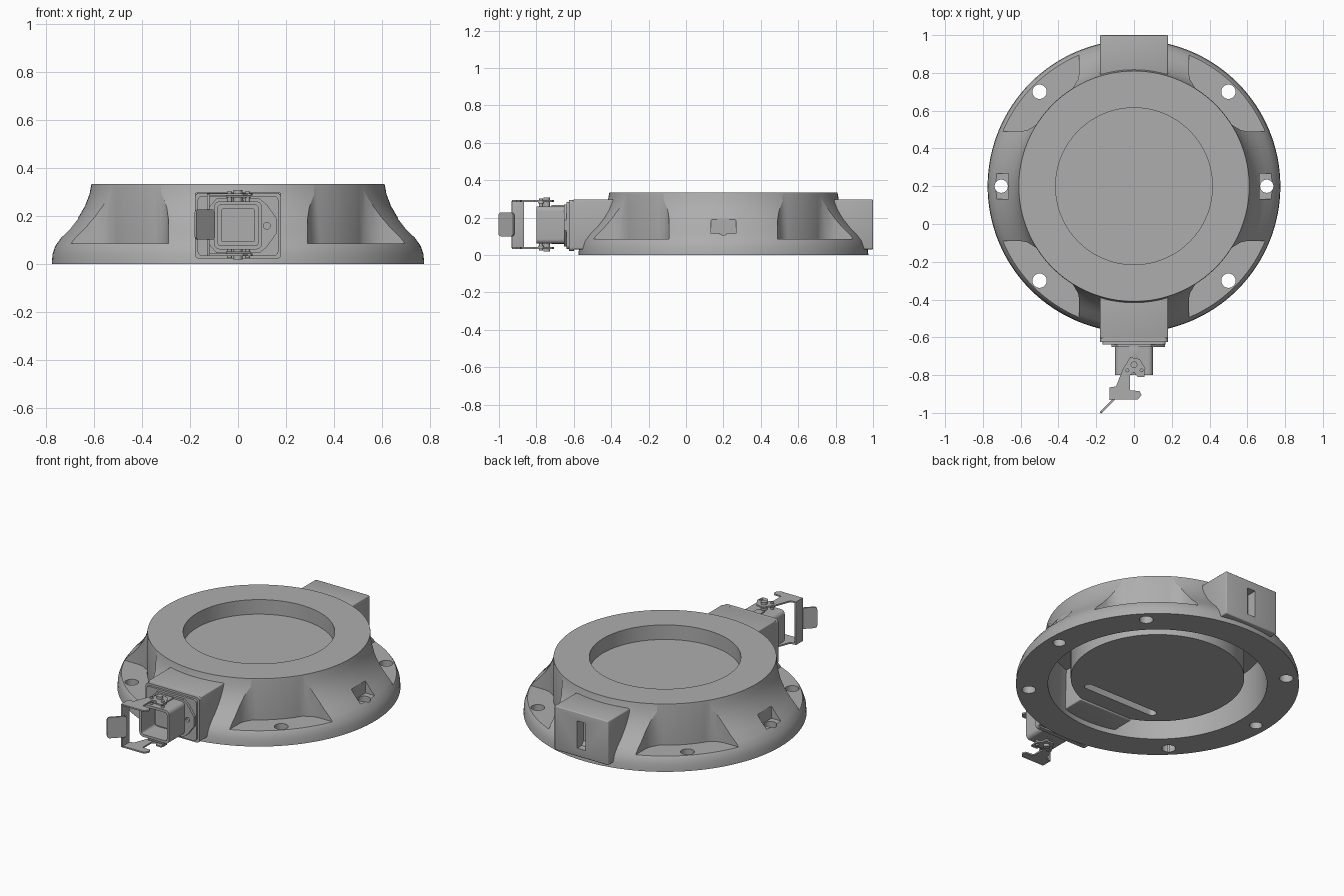
import bpy, bmesh, math
from mathutils import Matrix, Vector

if "Cube" in bpy.data.objects:
    bpy.data.objects.remove(bpy.data.objects["Cube"])

CY = 0.2          # centre of the round housing along y
GREY = (0.42, 0.42, 0.42, 1)
mat = bpy.data.materials.new("metal_grey")
mat.use_nodes = True
mat.diffuse_color = GREY
mat.node_tree.nodes["Principled BSDF"].inputs["Base Color"].default_value = GREY


def finish(bm, name):
    bmesh.ops.recalc_face_normals(bm, faces=bm.faces)
    me = bpy.data.meshes.new(name)
    bm.to_mesh(me)
    bm.free()
    me.materials.append(mat)
    ob = bpy.data.objects.new(name, me)
    bpy.context.collection.objects.link(ob)
    return ob


def apply(ob, mod):
    bpy.context.view_layer.objects.active = ob
    bpy.ops.object.modifier_apply(modifier=mod.name)


def box(name, lo, hi, bevel=0.0):
    lo, hi = Vector(lo), Vector(hi)
    bm = bmesh.new()
    m = Matrix.Translation((lo + hi) / 2) @ Matrix.Diagonal((*(hi - lo), 1))
    bmesh.ops.create_cube(bm, size=1, matrix=m)
    if bevel:
        bmesh.ops.bevel(bm, geom=bm.edges[:], offset=bevel, segments=3,
                        profile=0.5, affect='EDGES')
    return finish(bm, name)


def prism(name, pts, axis, lo, hi):
    """Extrude a 2D outline along z (plan) or y (elevation)."""
    bm = bmesh.new()
    put = (lambda a, b, c: (a, b, c)) if axis == 'z' else (lambda a, b, c: (a, c, b))
    face = bm.faces.new([bm.verts.new(put(a, b, lo)) for a, b in pts])
    ext = bmesh.ops.extrude_face_region(bm, geom=[face])
    verts = [v for v in ext["geom"] if isinstance(v, bmesh.types.BMVert)]
    bmesh.ops.translate(bm, verts=verts, vec=put(0, 0, hi - lo))
    return finish(bm, name)


def cyl(name, x, y, z0, z1, r, n=32):
    pts = [(x + r * math.cos(k * math.tau / n), y + r * math.sin(k * math.tau / n))
           for k in range(n)]
    return prism(name, pts, 'z', z0, z1)


def rounded(cx, cy, w, h, r, n=6):
    """Rounded rectangle outline, half sizes w and h."""
    pts = []
    for q, (sx, sy) in enumerate([(1, 1), (-1, 1), (-1, -1), (1, -1)]):
        for k in range(n + 1):
            a = (q + k / n) * math.pi / 2
            pts.append((cx + sx * (w - r) + r * math.cos(a),
                        cy + sy * (h - r) + r * math.sin(a)))
    return pts


def cut(target, cutter):
    cutter.hide_render = True
    mod = target.modifiers.new("cut", 'BOOLEAN')
    mod.operation = 'DIFFERENCE'
    mod.solver = 'EXACT'
    mod.object = cutter
    apply(target, mod)
    bpy.data.objects.remove(cutter)


# Round housing: flared outside, dished top, hollow underside with a central drum
profile = [(0.6, 0), (0.775, 0), (0.772, 0.04), (0.76, 0.075), (0.735, 0.11),
           (0.7, 0.147), (0.665, 0.192), (0.637, 0.24), (0.618, 0.29), (0.61, 0.333),
           (0.415, 0.333), (0.415, 0.245), (0, 0.245), (0, 0.04), (0.475, 0.04),
           (0.475, 0.27), (0.59, 0.27)]
bm = bmesh.new()
vs = [bm.verts.new((r, CY, z)) for r, z in profile]
edges = [bm.edges.new((vs[i], vs[(i + 1) % len(vs)])) for i in range(len(vs))
         if i != 12]
bmesh.ops.spin(bm, geom=vs + edges, cent=(0, CY, 0), axis=(0, 0, 1),
               angle=math.tau, steps=128)
bmesh.ops.remove_doubles(bm, verts=bm.verts, dist=1e-5)
housing = finish(bm, "housing")

# Four corner pockets with bolt holes
arc = [math.radians(a) for a in range(58, 31, -2)]
pocket = [(0.29, 1.0), (0.29, 0.6), (0.297, 0.565)]
pocket += [(0.612 * math.cos(a), 0.612 * math.sin(a)) for a in arc]
pocket += [(0.565, 0.297), (0.6, 0.29), (1.0, 0.29), (1.0, 1.0)]
for sx in (1, -1):
    for sy in (1, -1):
        pts = [(sx * x, CY + sy * y) for x, y in pocket]
        cut(housing, prism("pocket_cutter", pts, 'z', 0.085, 0.5))
        cut(housing, cyl("hole_cutter", sx * 0.5, CY + sy * 0.5, -0.1, 0.3, 0.038))

# Side notches with bolt holes
for sx in (1, -1):
    x0, x1 = sorted((sx * 0.665, sx * 0.85))
    cut(housing, box("notch_cutter", (x0, CY - 0.067, 0.115), (x1, CY + 0.067, 0.4)))
    cut(housing, cyl("hole_cutter", sx * 0.703, CY, -0.1, 0.3, 0.035))

# Slot in the underside of the drum
cut(housing, prism("slot_cutter", rounded(0, CY - 0.315, 0.25, 0.025, 0.024),
                   'z', -0.1, 0.1))

# Rear box with an upright slot
rear = box("rear_box", (-0.18, CY + 0.592, 0.03), (0.18, 1.0, 0.296), 0.006)
cut(rear, box("rear_slot_cutter", (-0.027, 0.94, 0.08), (0.027, 1.1, 0.245)))

# Front box, reaching inward to the drum, and the stepped mounting plates
box("front_box", (-0.18, -0.605, 0.03), (0.18, CY - 0.44, 0.296), 0.006)
prism("mount_plate", rounded(0, 0.158, 0.18, 0.137, 0.02), 'y', -0.625, -0.6)
prism("gasket_plate", rounded(0, 0.158, 0.168, 0.125, 0.02), 'y', -0.638, -0.62)

# Connector flange, pointed on one side, with a screw hole
flange = prism("connector_flange",
               [(-0.12, 0.08), (-0.09, 0.045), (0.09, 0.045), (0.12, 0.07), (0.163, 0.13),
                (0.163, 0.186), (0.12, 0.246), (0.09, 0.271), (-0.09, 0.271), (-0.12, 0.236)],
               'y', -0.652, -0.63)
hole = cyl("screw_cutter", 0.12, 0, -0.1, 0.1, 0.014, 20)
hole.data.transform(Matrix.Translation((0, -0.65, 0.158)) @ Matrix.Rotation(math.pi / 2, 4, 'X'))
cut(flange, hole)

# Hollow square connector
shell = prism("connector_shell", rounded(0, 0.16, 0.1, 0.1, 0.025), 'y', -0.8, -0.645)
cut(shell, prism("socket_cutter", rounded(0, 0.16, 0.085, 0.085, 0.015), 'y', -0.9, -0.67))
prism("connector_insert", rounded(0, 0.16, 0.07, 0.07, 0.01), 'y', -0.69, -0.665)

# Locking lever: arms, pivots and clips above and below
arm = [(-0.02, -0.705), (0.03, -0.715), (0.06, -0.765), (0.055, -0.81), (0.02, -0.81),
       (0.0, -0.785), (-0.02, -0.8), (-0.02, -0.88), (0.03, -0.885), (0.04, -0.905),
       (0.02, -0.93), (-0.13, -0.93), (-0.13, -0.865), (-0.095, -0.86), (-0.06, -0.77)]
for side, s in (("top", 1), ("bottom", -1)):
    def span(a, b):
        return sorted((0.163 + s * a, 0.163 + s * b))
    prism("lever_arm_" + side, arm, 'z', *span(0.121, 0.13))
    cyl("pivot_" + side, 0, -0.745, *span(0.09, 0.145), 0.018, 20)
    for x in (-0.035, 0.04):
        cyl("clip_pin_" + side, x, -0.775, *span(0.09, 0.138), 0.01, 16)
    z0, z1 = span(0.112, 0.121)
    box("clip_" + side, (-0.05, -0.79, z0), (0.055, -0.76, z1), 0.003)
    z0, z1 = span(0.09, 0.104)
    box("key_rib_" + side, (-0.025, -0.72, z0), (0.025, -0.645, z1), 0.003)

# Lever crossbar and angled finger tab
box("lever_crossbar", (-0.13, -0.932, 0.036), (-0.118, -0.865, 0.29), 0.003)
tab = prism("finger_tab", rounded(0, 0.163, 0.055, 0.063, 0.015), 'y', -0.005, 0.005)
tab.data.transform(Matrix.Translation((-0.138, -0.96, 0)) @ Matrix.Rotation(math.radians(45), 4, 'Z'))

# Smooth curved surfaces, keep edges sharp
for ob in bpy.context.view_layer.objects:
    ob.select_set(ob.type == 'MESH')
bpy.context.view_layer.objects.active = housing
bpy.ops.object.shade_smooth_by_angle(angle=math.radians(30))
